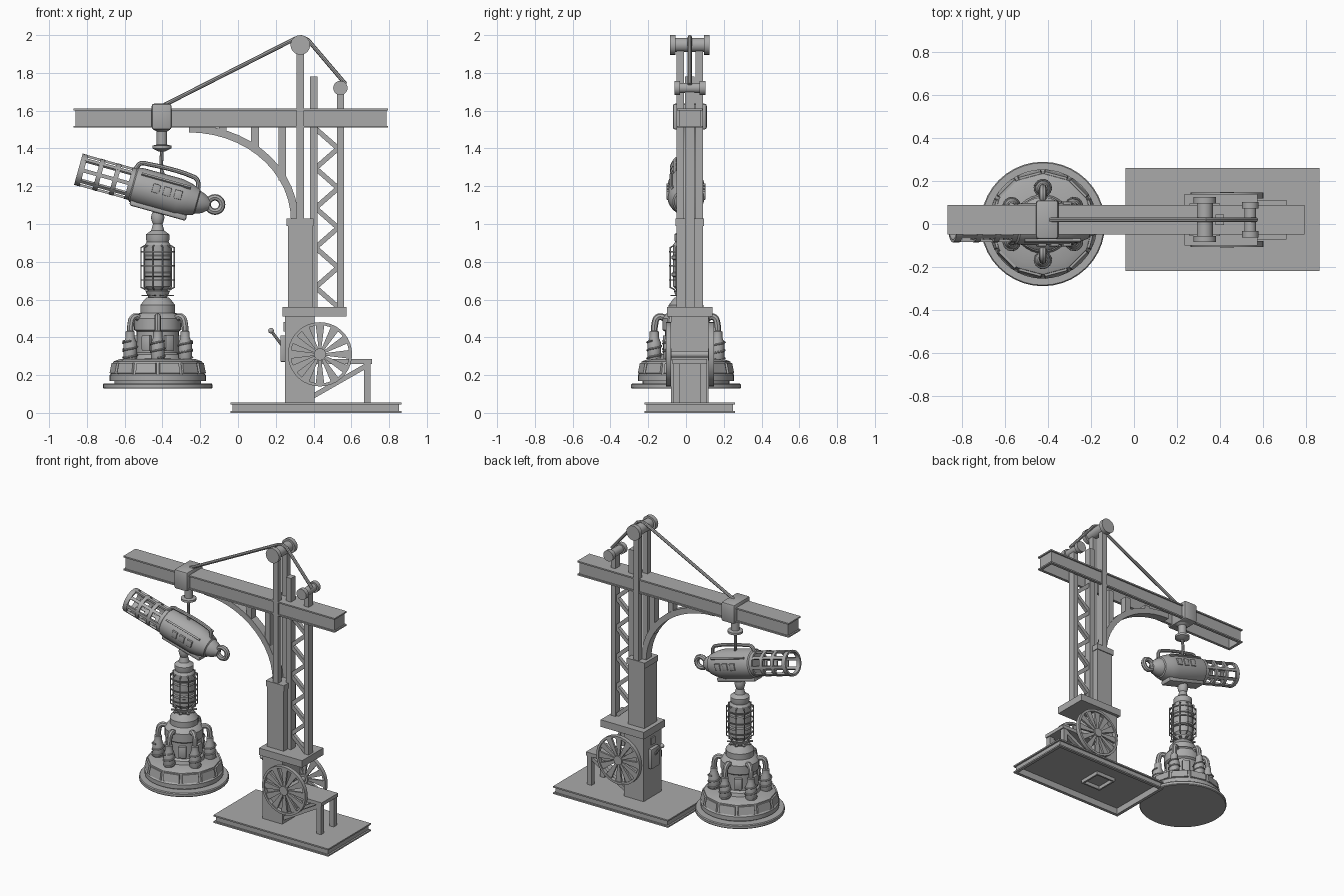
import bpy, bmesh
from math import sin, cos, pi, radians
from mathutils import Vector, Matrix

cube = bpy.data.objects.get("Cube")
if cube:
    bpy.data.objects.remove(cube)

grey = bpy.data.materials.new("plain_grey")
grey.use_nodes = True
GREY = (0.4, 0.4, 0.4, 1)
grey.diffuse_color = GREY
grey.node_tree.nodes["Principled BSDF"].inputs["Base Color"].default_value = GREY
Y = 0.02           # centre plane of the crane
parts = []


def finish(name, bm, matrix=Matrix()):
    bmesh.ops.recalc_face_normals(bm, faces=bm.faces)
    mesh = bpy.data.meshes.new(name)
    bm.to_mesh(mesh)
    bm.free()
    mesh.materials.append(grey)
    ob = bpy.data.objects.new(name, mesh)
    ob.matrix_world = matrix
    bpy.context.collection.objects.link(ob)
    parts.append(ob)
    return ob


def box(name, x0, x1, y0, y1, z0, z1, bevel=0, matrix=Matrix()):
    bm = bmesh.new()
    bmesh.ops.create_cube(bm, size=1)
    bmesh.ops.scale(bm, vec=(x1 - x0, y1 - y0, z1 - z0), verts=bm.verts)
    bmesh.ops.translate(bm, vec=((x0 + x1) / 2, (y0 + y1) / 2, (z0 + z1) / 2), verts=bm.verts)
    if bevel:
        bmesh.ops.bevel(bm, geom=bm.edges[:], offset=bevel, segments=2, affect='EDGES', profile=0.5)
    return finish(name, bm, matrix)


def bar(name, p, q, wide, deep):
    p, q = Vector(p), Vector(q)
    turn = (q - p).to_track_quat('Z', 'Y').to_matrix().to_4x4()
    return box(name, -wide / 2, wide / 2, -deep / 2, deep / 2, 0, (q - p).length,
               matrix=Matrix.Translation(p) @ turn)


def lathe(name, profile, matrix=Matrix(), sides=32, closed=False):
    bm = bmesh.new()
    rings = [[bm.verts.new((r * cos(2 * pi * i / sides), r * sin(2 * pi * i / sides), z))
              for i in range(sides)] for r, z in profile]
    pairs = list(zip(rings, rings[1:]))
    if closed:
        pairs.append((rings[-1], rings[0]))
    else:
        bm.faces.new(rings[0])
        bm.faces.new(rings[-1])
    for a, b in pairs:
        for i in range(sides):
            j = (i + 1) % sides
            bm.faces.new((a[i], a[j], b[j], b[i]))
    return finish(name, bm, matrix)


def tube(name, points, r, smooth=False, closed=False, matrix=Matrix()):
    curve = bpy.data.curves.new(name, 'CURVE')
    curve.dimensions = '3D'
    curve.bevel_depth, curve.bevel_resolution, curve.use_fill_caps = r, 2, True
    curve.resolution_u = 5
    if smooth:
        line = curve.splines.new('BEZIER')
        line.bezier_points.add(len(points) - 1)
        for knot, p in zip(line.bezier_points, points):
            knot.co = p
            knot.handle_left_type = knot.handle_right_type = 'AUTO'
    else:
        line = curve.splines.new('POLY')
        line.points.add(len(points) - 1)
        for knot, p in zip(line.points, points):
            knot.co = (*p, 1)
    line.use_cyclic_u = closed
    curve.materials.append(grey)
    ob = bpy.data.objects.new(name, curve)
    ob.matrix_world = matrix
    bpy.context.collection.objects.link(ob)
    parts.append(ob)


def frame(name, x0, x1, y0, y1, z0, z1, w):
    for a, b in ((y0, y0 + w), (y1 - w, y1)):
        box(name + "_long", x0, x1, a, b, z0, z1)
    for a, b in ((x0, x0 + w), (x1 - w, x1)):
        box(name + "_short", a, b, y0 + w, y1 - w, z0, z1)


def girder(name, x0, x1, y0, y1, z0, z1, inset, lip):
    box(name + "_top", x0, x1, y0, y1, z1 - lip, z1)
    frame(name + "_web", x0 + inset, x1 - inset, y0 + inset, y1 - inset, z0 + lip, z1 - lip, 0.01)
    frame(name + "_flange", x0, x1, y0, y1, z0, z0 + lip, inset + 0.01)


def along_y(x, z, y=Y):
    return Matrix.Translation((x, y, z)) @ Matrix.Rotation(pi / 2, 4, 'X')


# Base, pedestal and columns
girder("base", -0.04, 0.865, Y - 0.24, Y + 0.24, 0, 0.055, 0.012, 0.01)
frame("pedestal_socket", 0.25, 0.405, Y - 0.08, Y + 0.08, 0.02, 0.046, 0.012)
box("pedestal", 0.25, 0.405, Y - 0.1, Y + 0.1, 0.05, 0.52)
box("pedestal_cap", 0.235, 0.575, Y - 0.12, Y + 0.12, 0.51, 0.56)
box("column", 0.265, 0.395, Y - 0.07, Y + 0.07, 0.55, 1.0)
box("column_cap", 0.258, 0.4, Y - 0.076, Y + 0.076, 0.99, 1.03)
for s in (-1, 1):
    a, b = sorted((Y + s * 0.03, Y + s * 0.07))
    box("mast", 0.31, 0.35, a, b, 1.02, 1.95)

# Truss tower
box("truss_inner_post", 0.38, 0.42, Y - 0.025, Y + 0.025, 0.55, 1.78)
box("truss_outer_post", 0.525, 0.56, Y - 0.025, Y + 0.025, 0.55, 1.72)
for i in range(9):
    ends = (0.41, 0.53) if i % 2 else (0.53, 0.41)
    bar("truss_lace", (ends[0], Y, 0.56 + i * 0.105), (ends[1], Y, 0.56 + (i + 1) * 0.105), 0.026, 0.026)

# Jib beam and arched brace
girder("jib", -0.87, 0.795, Y - 0.068, Y + 0.068, 1.51, 1.612, 0.01, 0.01)
arch = [(0.3 - 0.56 * (1 - cos(t * pi / 26)), Y, 1.02 + 0.485 * sin(t * pi / 26)) for t in range(14)]
bm = bmesh.new()
rows = []
for i, p in enumerate(arch):
    n = Vector((cos(i * pi / 26) * 0.485, 0, sin(i * pi / 26) * 0.56)).normalized() * 0.02
    rows.append([bm.verts.new(Vector(p) + n * k + Vector((0, y, 0)))
                 for k, y in ((1, 0.03), (1, -0.03), (-1, -0.03), (-1, 0.03))])
for a, b in zip(rows, rows[1:]):
    for k in range(4):
        bm.faces.new((a[k], a[k - 1], b[k - 1], b[k]))
bm.faces.new(rows[0])
bm.faces.new(rows[-1])
finish("arched_brace", bm)
for x, z in ((-0.08, 1.47), (0.09, 1.4), (0.235, 1.23)):
    box("brace_strut", x - 0.02, x + 0.02, Y - 0.025, Y + 0.025, z, 1.52)

# Pulleys and cable
for name, x, z, r, h in (("top_pulley", 0.33, 1.948, 0.052, 0.105), ("rear_pulley", 0.542, 1.72, 0.038, 0.082)):
    n, m = r * 0.72, h - 0.03
    lathe(name, [(r, -h), (r, -m), (n, -m), (n, m), (r, m), (r, h)], along_y(x, z), 24)
tube("cable", [(-0.39, Y, 1.63), (0.3, Y, 1.98), (0.335, Y, 1.99), (0.37, Y, 1.975), (0.57, Y, 1.74)], 0.011)

# Trolley and hoist
box("trolley", -0.457, -0.352, Y - 0.09, Y + 0.09, 1.5, 1.637, 0.012)
lathe("hoist", [(0.045, 1.5), (0.028, 1.49), (0.028, 1.42), (0.05, 1.415), (0.05, 1.4), (0.02, 1.385)],
      Matrix.Translation((-0.403, Y, 0)))
tube("hoist_hook", [(-0.403, Y, 1.4), (-0.403, Y, 1.28), (-0.39, 0, 1.24), (-0.4, 0, 1.2)], 0.01, True)

# Spoked wheels on an axle
for s in (-1, 1):
    m = along_y(0.434, 0.31, Y + s * 0.113)
    lathe("wheel_rim", [(0.17, -0.014), (0.17, 0.014), (0.154, 0.014), (0.154, -0.014)], m, 36, True)
    lathe("wheel_hub", [(0.032, -0.016), (0.032, 0.016)], m, 20)
    for i in range(12):
        bm = bmesh.new()
        bmesh.ops.create_cube(bm, size=1)
        for v in bm.verts:
            far = v.co.x > 0
            v.co = (0.157 if far else 0.02, v.co.y * (0.046 if far else 0.012), v.co.z * 0.014)
        finish("wheel_spoke", bm, m @ Matrix.Rotation(i * pi / 6, 4, 'Z'))
lathe("wheel_axle", [(0.018, -0.12), (0.018, 0.12)], along_y(0.434, 0.31), 16)

# Side bench with legs and braces
box("bench_top", 0.4, 0.71, Y - 0.092, Y + 0.092, 0.26, 0.285)
for s in (-1, 1):
    y = Y + s * 0.072
    box("bench_leg", 0.668, 0.702, y - 0.017, y + 0.017, 0.05, 0.265)
    bar("bench_brace", (0.4, y, 0.09), (0.68, y, 0.25), 0.026, 0.026)

# Control box and lever
box("control_box", 0.225, 0.252, Y - 0.045, Y + 0.045, 0.27, 0.41, 0.004)
box("control_switch", 0.242, 0.252, Y - 0.02, Y + 0.02, 0.43, 0.48)
tube("lever", [(0.235, Y, 0.355), (0.175, Y, 0.435)], 0.008)
bm = bmesh.new()
bmesh.ops.create_uvsphere(bm, u_segments=12, v_segments=8, radius=0.015)
finish("lever_knob", bm, Matrix.Translation((0.175, Y, 0.435)))

# Suspended engine: disc, skirt and core
E = Matrix.Translation((-0.425, 0, 0))
lathe("bottom_disc", [(0.285, 0.128), (0.29, 0.133), (0.29, 0.15), (0.285, 0.156)], E, 40)
lathe("skirt_base", [(0.23, 0.15), (0.23, 0.168), (0.255, 0.17), (0.255, 0.2), (0.245, 0.21)], E, 40)
skirt = lathe("skirt_panels", [(0.25, 0.2), (0.235, 0.272), (0.2, 0.285), (0.1, 0.29)], E, 12)
bm = bmesh.new()
bm.from_mesh(skirt.data)
slopes = [f for f in bm.faces if 0.21 < f.calc_center_median().z < 0.25 and len(f.verts) == 4]
bmesh.ops.inset_individual(bm, faces=slopes, thickness=0.01, depth=0)
bmesh.ops.inset_individual(bm, faces=slopes, thickness=0.003, depth=0.01)
bm.to_mesh(skirt.data)
bm.free()
lathe("engine_core", [(0.14, 0.28), (0.13, 0.31), (0.112, 0.32), (0.112, 0.43), (0.125, 0.44), (0.125, 0.5),
                      (0.105, 0.525), (0.092, 0.53), (0.092, 0.57), (0.07, 0.6), (0.06, 0.61)], E)
lathe("neck", [(0.045, 0.6), (0.065, 0.645), (0.05, 0.65), (0.068, 0.67), (0.068, 0.72), (0.076, 0.725),
               (0.076, 0.74), (0.068, 0.745), (0.068, 0.81), (0.076, 0.815), (0.076, 0.83), (0.068, 0.835),
               (0.068, 0.89), (0.058, 0.905), (0.062, 0.92), (0.062, 0.945), (0.035, 0.965), (0.025, 1.0),
               (0.03, 1.01), (0.036, 1.035), (0.03, 1.06), (0.02, 1.065), (0.025, 1.12)], E)

# Six feed pipes with wrapped canisters, and ports between them
for i in range(6):
    m = E @ Matrix.Rotation(radians(30 + 60 * i), 4, 'Z')
    tube("feed_pipe", [(0.1, 0, 0.48), (0.12, 0, 0.505), (0.15, 0, 0.505), (0.165, 0, 0.47), (0.165, 0, 0.38)],
         0.018, True, matrix=m)
    c = m @ Matrix.Translation((0.168, 0, 0))
    lathe("canister", [(0.03, 0.275), (0.036, 0.29), (0.036, 0.37), (0.024, 0.4), (0.024, 0.43), (0.017, 0.435)], c, 16)
    tube("canister_wire", [(0.038 * cos(k * 0.6), 0.038 * sin(k * 0.6), 0.29 + k * 0.004) for k in range(24)],
         0.005, matrix=c)
    n = m @ Matrix.Rotation(pi / 6, 4, 'Z')
    box("core_port", 0.1, 0.13, -0.025, 0.025, 0.33, 0.41, 0.005, n)

# Wire cage and collar fins
for i in range(10):
    m = E @ Matrix.Rotation(i * pi / 5, 4, 'Z')
    tube("cage_wire", [(0.06, 0, 0.65), (0.088, 0, 0.665), (0.088, 0, 0.875), (0.06, 0, 0.89)], 0.004, matrix=m)
    box("collar_fin", 0.04, 0.085, -0.008, 0.008, 0.618, 0.624, matrix=m)
for z in (0.7, 0.775, 0.85):
    lathe("cage_hoop", [(0.085, z), (0.091, z), (0.091, z + 0.007), (0.085, z + 0.007)], E, 24, True)

# Tilted head: open lattice barrel
D = Vector((0.9636, 0, -0.267))
H = Matrix.Translation((-0.845, 0, 1.29)) @ Matrix.Rotation(radians(105.5), 4, 'Y')
for t, w in ((0, 0.03), (0.1, 0.025), (0.19, 0.025), (0.275, 0.03)):
    lathe("barrel_hoop", [(0.086, t), (0.086, t + w), (0.073, t + w), (0.073, t)], H, 24, True)
for i in range(8):
    box("barrel_rib", 0.072, 0.085, -0.01, 0.01, 0.01, 0.3, matrix=H @ Matrix.Rotation(i * pi / 4, 4, 'Z'))

# Head body, tail ring, rails and side windows
lathe("head_body", [(0.075, 0.29), (0.094, 0.305), (0.098, 0.34), (0.098, 0.55), (0.088, 0.6), (0.07, 0.65),
                    (0.062, 0.655), (0.05, 0.69), (0.025, 0.72)], H)
tube("tail_ring", [(-0.122 + 0.038 * cos(k * pi / 10), 0, 1.103 + 0.038 * sin(k * pi / 10)) for k in range(20)],
     0.017, closed=True)
tube("top_rail", [(-0.08, 0, 0.29), (-0.118, 0, 0.31), (-0.125, 0, 0.35), (-0.125, 0, 0.59), (-0.115, 0, 0.62),
                  (-0.07, 0, 0.64)], 0.012, True, matrix=H)
box("belly_plate", 0.08, 0.112, -0.045, 0.045, 0.31, 0.62, 0.01, H)
for s in (-1, 1):
    for k in range(3):
        a, b = sorted((s * 0.085, s * 0.104))
        box("side_window", -0.035, 0.012, a, b, 0.405 + k * 0.06, 0.445 + k * 0.06, 0.003, H)
    box("side_rail", -0.006, 0.006, s * 0.1 - 0.008, s * 0.1 + 0.008, 0.33, 0.6,
        matrix=H @ Matrix.Rotation(s * 0.7, 4, 'Z'))

# Turn wires to meshes and smooth the round parts
bpy.ops.object.select_all(action='DESELECT')
for ob in parts:
    ob.select_set(True)
bpy.context.view_layer.objects.active = parts[0]
bpy.ops.object.convert(target='MESH')
bpy.ops.object.shade_smooth_by_angle(angle=radians(32))
